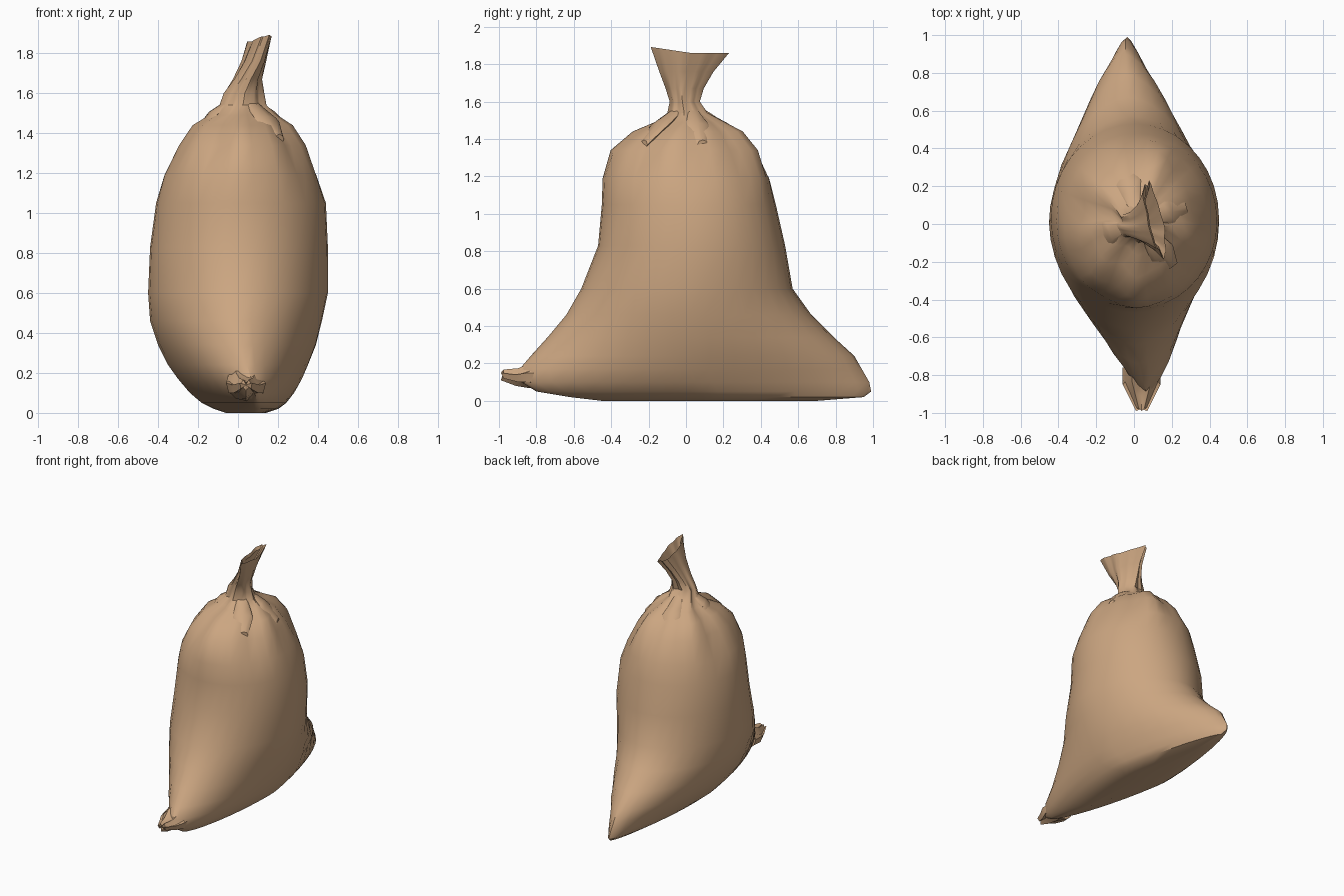
import bpy, bmesh
from math import sin, cos, pi, copysign
from mathutils import Vector

cube = bpy.data.objects.get("Cube")
if cube:
    bpy.data.objects.remove(cube, do_unlink=True)

burlap = bpy.data.materials.new("tan_burlap")
burlap.use_nodes = True
TAN = (0.6, 0.38, 0.22, 1)
burlap.diffuse_color = TAN
bsdf = burlap.node_tree.nodes["Principled BSDF"]
bsdf.inputs["Base Color"].default_value = TAN
bsdf.inputs["Roughness"].default_value = 0.9


def ramp(value, start, end):
    """Rise from zero to one between start and end."""
    return min(1, max(0, (value - start) / (end - start)))


def signed_power(value, exponent):
    return copysign(abs(value) ** exponent, value)


def turn(count):
    """Evenly spaced angles around a full circle."""
    return [2 * pi * step / count for step in range(count)]


def loft(name, rings):
    """Skin closed rings of equal length and cap both ends."""
    bm = bmesh.new()
    loops = [[bm.verts.new(point) for point in ring] for ring in rings]
    count = len(loops[0])
    for lower, upper in zip(loops, loops[1:]):
        for i in range(count):
            j = (i + 1) % count
            bm.faces.new((lower[i], lower[j], upper[j], upper[i]))
    for loop in (loops[0], loops[-1]):
        middle = bm.verts.new(sum((vert.co for vert in loop), Vector()) / count)
        for i in range(count):
            bm.faces.new((loop[i], loop[(i + 1) % count], middle))
    bmesh.ops.recalc_face_normals(bm, faces=bm.faces)
    mesh = bpy.data.meshes.new(name)
    bm.to_mesh(mesh)
    bm.free()
    mesh.materials.append(burlap)
    part = bpy.data.objects.new(name, mesh)
    bpy.context.collection.objects.link(part)
    bpy.ops.object.select_all(action='DESELECT')
    part.select_set(True)
    bpy.context.view_layer.objects.active = part
    bpy.ops.object.shade_smooth_by_angle(angle=pi / 5)


def sack_ring(height, left, right, front, back):
    """Pointed outline near the ground, round above, gathered at the tie."""
    z, left, right, front, back = (v / 100 for v in (height, left, right, front, back))
    corner = min(2, 1.4 + 0.8 * z)
    pleat = 0.12 * ramp(z, 1.15, 1.45)
    skew = -0.08 * (1 - ramp(z, 0, 0.7)) - 0.22 * ramp(z, 1.5, 1.7)
    ring = []
    for angle in turn(36):
        gather = 1 + pleat * (0.6 * cos(5 * angle + 0.6) + 0.5 * cos(9 * angle + 2))
        x = (right - left) / 2 * signed_power(cos(angle), 2 / corner) * gather
        y = (back - front) / 2 * signed_power(sin(angle), 2 / corner) * gather
        # The front corner of the mouth stands a little higher
        lift = 0.15 * max(0, -y) * ramp(z, 1.8, 1.85)
        ring.append(((left + right) / 2 + x + skew * y, (front + back) / 2 + y, z + lift))
    return ring


# Sack body in hundredths: height, then left, right, front and back limits
body = [
    (0, -6, 14, -45, 70),
    (2, -12, 20, -62, 95),
    (5, -18, 24, -80, 99),
    (10, -24, 28, -88, 98),
    (17, -30, 32, -89, 94),
    (24, -35, 35, -83, 90),
    (34, -40, 39, -74, 79),
    (46, -44, 42, -64, 67),
    (60, -45, 45, -56, 57),
    (83, -44, 45, -47, 53),
    (105, -41, 44, -45, 48),
    (119, -37, 39, -44, 45),
    (134, -29, 32, -38, 38),
    (144, -22, 25, -26, 29),
    (149, -14, 18, -15, 20),
    # Neck leaning to one side and flaring into the flat mouth
    (154, -9, 13, -9, 11),
    (160, -7, 12, -8, 7),
    (167, -2, 11, -10, 9),
    (176, 3, 13, -13, 14),
    (186, 7, 15, -17, 22),
    # Inside of the open mouth
    (184, 8, 14, -15, 19),
    (172, 4, 8, -8, 8),
]
loft("sack_body", [sack_ring(*limits) for limits in body])


def ear_ring(y, z, width, thickness, jag):
    """Flat ring across the front corner with a zigzag edge."""
    return [(0.04 + width * cos(angle),
             y - jag * cos(4 * angle),
             z + thickness * sin(angle) + jag * cos(6 * angle)) for angle in turn(12)]


# Crumpled front corner
loft("front_corner_ear", [
    ear_ring(-0.76, 0.15, 0.1, 0.09, 0),
    ear_ring(-0.84, 0.14, 0.1, 0.06, 0.01),
    ear_ring(-0.9, 0.13, 0.07, 0.04, 0.01),
    ear_ring(-0.98, 0.14, 0.03, 0.02, 0.01),
])


def cloth_fold(name, angle, reach):
    """Flattened flap running outward and down from the tie."""
    outward = Vector((cos(angle), sin(angle), 0))
    across = Vector((-sin(angle), cos(angle), 0))
    path = [(0.05, 1.56, 0.03), (0.16, 1.49, 0.06), (0.7 * reach, 1.46, 0.07), (reach, 1.37, 0.03)]
    loft(name, [[Vector((0.02, 0.01, height + 0.025 * sin(step)))
                 + outward * distance + across * width * cos(step) for step in turn(8)]
                for distance, height, width in path])


# Loose folds pressed down around the tie
cloth_fold("front_fold", -0.9, 0.3)
cloth_fold("left_fold", 0.3, 0.27)
cloth_fold("back_fold", 1.8, 0.31)
cloth_fold("right_fold", 3.5, 0.26)
